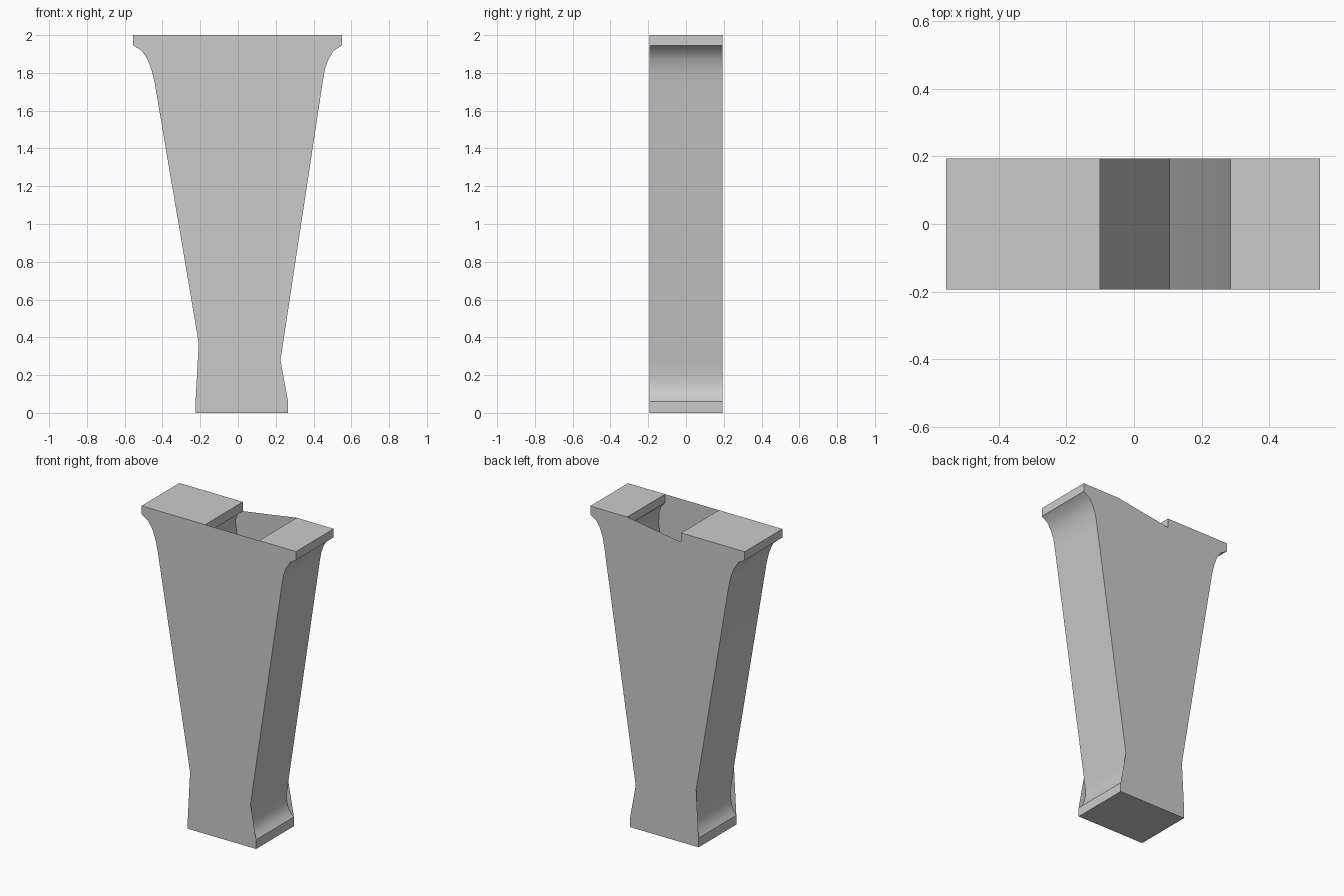
import bpy, bmesh

if "Cube" in bpy.data.objects:
    bpy.data.objects.remove(bpy.data.objects["Cube"])

HALF = 0.193  # half depth

# Outline pieces in (x, z), running counter-clockwise as seen from the front
base = [(-0.225, 0.06), (-0.225, 0), (0.265, 0), (0.265, 0.06)]
right_foot = [(0.237, 0.085), (0.221, 0.12), (0.213, 0.16), (0.213, 0.2)]
right_side = [(0.225, 0.28), (0.448, 1.75), (0.46, 1.82), (0.48, 1.875),
              (0.508, 1.918), (0.55, 1.945), (0.55, 2)]
right_inner = [(0.285, 2), (0.285, 1.945), (0.312, 1.915), (0.328, 1.87), (0.331, 1.8)]
valley = [(0.105, 0.29)]
left_inner = [(-0.144, 1.79), (-0.153, 1.87), (-0.137, 1.915), (-0.10, 1.94), (-0.10, 2)]
left_side = [(-0.555, 2), (-0.555, 1.945), (-0.51, 1.918), (-0.478, 1.87),
             (-0.456, 1.81), (-0.44, 1.74), (-0.208, 0.37)]
left_foot = [(-0.185, 0.22), (-0.183, 0.16), (-0.191, 0.12), (-0.205, 0.085)]


def make_object(name, verts, faces):
    mesh = bpy.data.meshes.new(name)
    mesh.from_pydata(verts, [], faces)
    obj = bpy.data.objects.new(name, mesh)
    bpy.context.collection.objects.link(obj)
    return obj


def cap(name, outline, y):
    # Flat plate at depth y, facing away from the middle
    pts = outline if y < 0 else outline[::-1]
    obj = make_object(name, [(x, y, z) for x, z in pts], [range(len(pts))])
    bm = bmesh.new()
    bm.from_mesh(obj.data)
    bmesh.ops.triangulate(bm, faces=bm.faces[:], ngon_method='EAR_CLIP')
    bm.to_mesh(obj.data)
    bm.free()


# Side walls: forked outline with flared lips and feet
path = (base + right_foot + right_side + right_inner + valley
        + left_inner + left_side + left_foot)
n = len(path)
verts = [(x, y, z) for y in (-HALF, HALF) for x, z in path]
walls = make_object("side_walls", verts,
                    [(i, i + n, (i + 1) % n + n, (i + 1) % n) for i in range(n)])
bpy.context.view_layer.objects.active = walls
walls.select_set(True)
bpy.ops.object.shade_smooth_by_angle(angle=0.5)

# Front plate spans the fork completely
cap("front_plate", base + right_side + left_side, -HALF)

# Back plate has a sloping notch in its top edge
cap("back_plate", base + right_side + [(0.285, 2), (-0.10, 1.94), (-0.10, 2)] + left_side, HALF)
